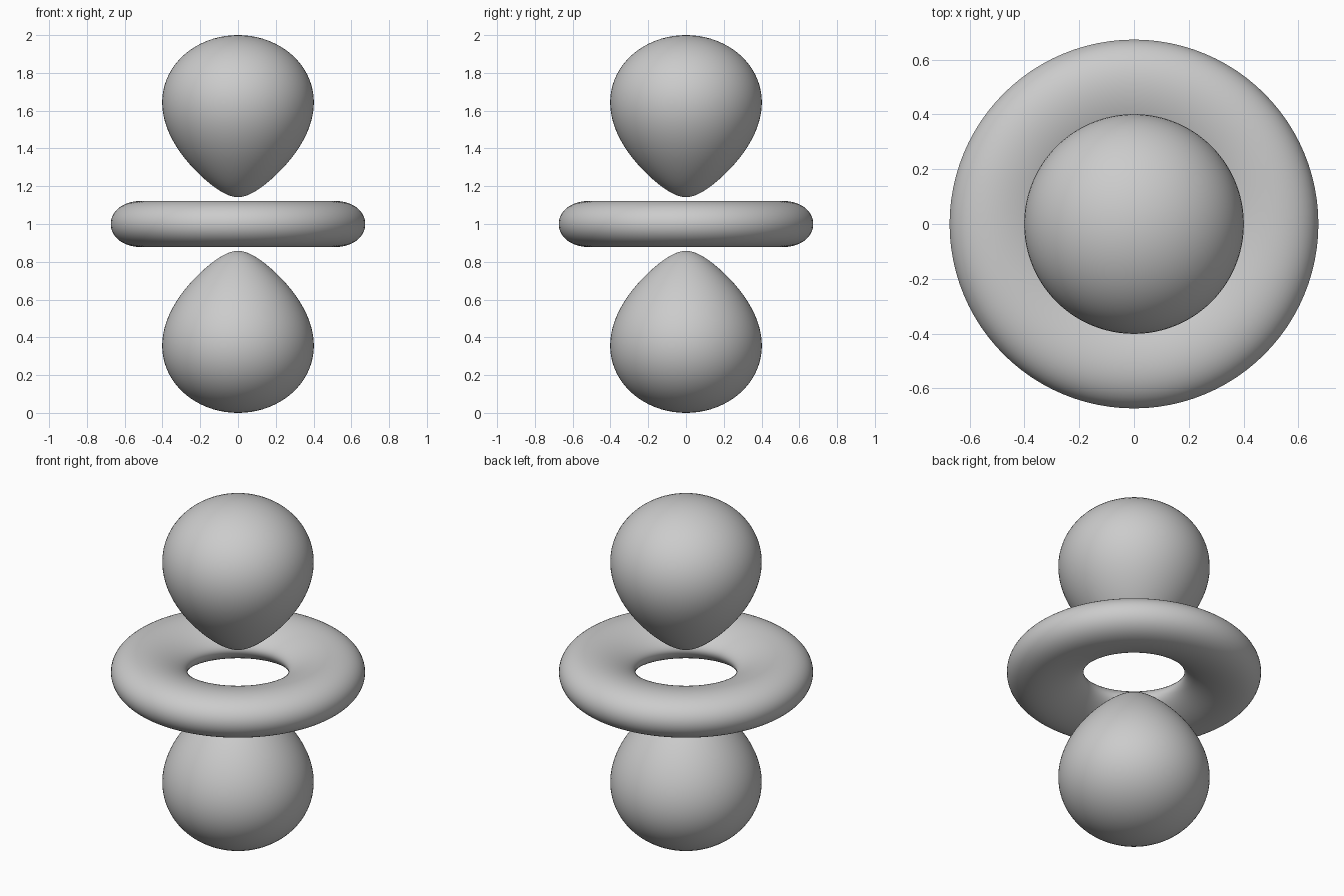
import bpy, bmesh
from math import sin, cos, pi, exp, sqrt, asin, acos
from mathutils import Vector

cube = bpy.data.objects.get("Cube")
if cube:
    bpy.data.objects.remove(cube)

grey = bpy.data.materials.new("light grey")
grey.use_nodes = True
colour = (0.6, 0.6, 0.6, 1)
grey.diffuse_color = colour
grey.node_tree.nodes["Principled BSDF"].inputs["Base Color"].default_value = colour

DECAY = 0.22                 # radial falloff length
LEVEL = 2 * exp(-1 / DECAY)  # surface level that puts the lobe tips at radius 1
PEAK_R = 2 * DECAY           # radius where the field is strongest
PEAK = PEAK_R ** 2 * exp(-2)
CENTRE = 1.0


def radius(angular, outer):
    """Distance from the centre where the field falls to LEVEL."""
    near, far = PEAK_R, (2.0 if outer else 0.0)
    for _ in range(50):
        mid = (near + far) / 2
        if angular * mid * mid * exp(-mid / DECAY) > LEVEL:
            near = mid
        else:
            far = mid
    return near


def revolve(name, profile, closed):
    """Spin a profile of (radius, height) points about the z axis."""
    bm = bmesh.new()
    verts = [bm.verts.new((r, 0, z)) for r, z in profile]
    edges = [bm.edges.new(pair) for pair in zip(verts, verts[1:])]
    if closed:
        edges.append(bm.edges.new((verts[-1], verts[0])))
    bmesh.ops.spin(bm, geom=verts + edges, cent=(0, 0, 0), axis=(0, 0, 1),
                   angle=2 * pi, steps=96)
    bmesh.ops.remove_doubles(bm, verts=bm.verts, dist=0.0001)
    bmesh.ops.recalc_face_normals(bm, faces=bm.faces)
    for face in bm.faces:
        face.smooth = True
    mesh = bpy.data.meshes.new(name)
    bm.to_mesh(mesh)
    bm.free()
    mesh.materials.append(grey)
    obj = bpy.data.objects.new(name, mesh)
    obj.location = Vector((0, 0, CENTRE))
    bpy.context.collection.objects.link(obj)


# Teardrop lobes, above and below the ring
widest = acos(sqrt((LEVEL / PEAK + 1) / 3))
lobe = []
steps = 64
for i in range(steps + 1):
    s = pi * i / steps
    polar = widest * sin(s)
    r = radius(3 * cos(polar) ** 2 - 1, i < steps / 2)
    lobe.append((r * sin(polar), r * cos(polar)))
lobe[0] = (0, lobe[0][1])
lobe[-1] = (0, lobe[-1][1])
revolve("upper_lobe", lobe, False)
revolve("lower_lobe", [(r, -z) for r, z in lobe], False)

# Flattened ring around the middle
highest = asin(sqrt((1 - LEVEL / PEAK) / 3))
ring = []
for i in range(steps):
    s = 2 * pi * (i + 0.5) / steps
    lift = highest * sin(s)
    r = radius(1 - 3 * sin(lift) ** 2, cos(s) > 0)
    ring.append((r * cos(lift), r * sin(lift)))
revolve("middle_ring", ring, True)
